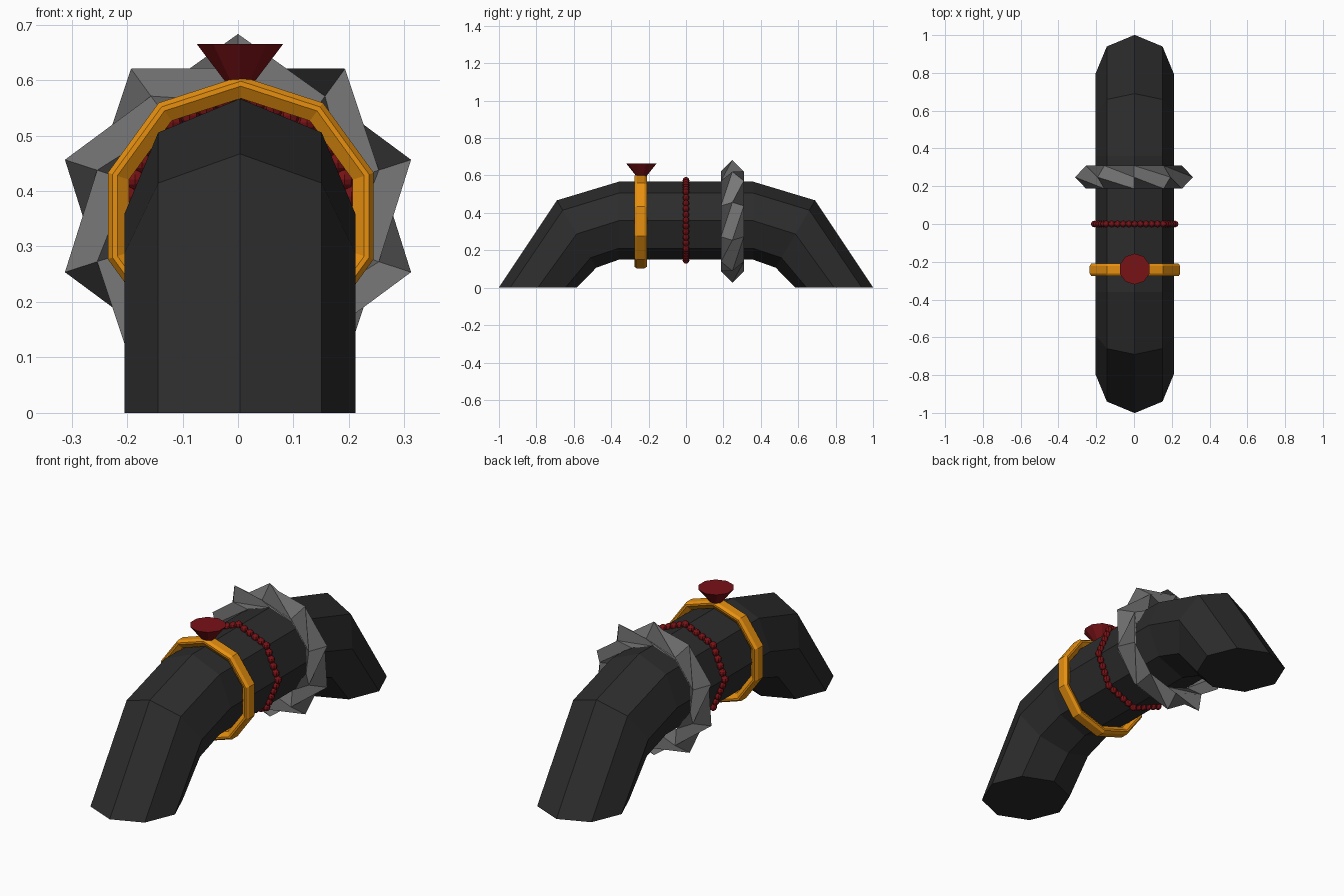
import bpy, bmesh
from math import sin, cos, pi, tau
from mathutils import Matrix, Vector

if "Cube" in bpy.data.objects:
    bpy.data.objects.remove(bpy.data.objects["Cube"])


def material(name, r, g, b):
    m = bpy.data.materials.new(name)
    m.diffuse_color = (r, g, b, 1)
    m.use_nodes = True
    m.node_tree.nodes["Principled BSDF"].inputs["Base Color"].default_value = m.diffuse_color
    return m


BLACK = material("black", 0.025, 0.025, 0.025)
GOLD = material("gold", 0.8, 0.28, 0.005)
RED = material("red", 0.19, 0.006, 0.008)
SILVER = material("silver", 0.19, 0.19, 0.19)


def finish(name, bm, mat):
    bmesh.ops.recalc_face_normals(bm, faces=bm.faces)
    me = bpy.data.meshes.new(name)
    bm.to_mesh(me)
    bm.free()
    me.materials.append(mat)
    ob = bpy.data.objects.new(name, me)
    bpy.context.collection.objects.link(ob)
    return ob


def loft(name, rings, mat, closed=False, shift=0):
    """Skin a list of point rings; shift offsets the joins to make a twist."""
    bm = bmesh.new()
    vs = [[bm.verts.new(p) for p in ring] for ring in rings]
    n = len(rings[0])
    for i in range(len(vs) - (0 if closed else 1)):
        a, b = vs[i], vs[(i + 1) % len(vs)]
        for j in range(n):
            bm.faces.new((a[j], a[(j + 1) % n],
                          b[(j + 1 + shift) % n], b[(j + shift) % n]))
    if not closed:
        bm.faces.new(vs[0])
        bm.faces.new(vs[-1])
    return finish(name, bm, mat)


def hoop(cx, cy, cz, sides, profile):
    """Rings of (radius, y) profile points around the y axis, vertex on top."""
    out = []
    for i in range(sides):
        a = pi / 2 + tau * i / sides
        out.append([(cx + r * cos(a), cy + y, cz + r * sin(a)) for r, y in profile])
    return out


# Arched octagonal display stand
CX, R = 0.0035, 0.2085
half = [(-0.7925, 0, -1, 0), (-0.585, 0.287, -0.505, 0.863), (-0.36, 0.358, 0, 1)]
path = half + [(-y, z, -ny, nz) for y, z, ny, nz in reversed(half)]
rings = [[(CX + R * cos(k * pi / 4), y + R * sin(k * pi / 4) * ny,
           z + R * sin(k * pi / 4) * nz) for k in range(8)] for y, z, ny, nz in path]
loft("display_arch", rings, BLACK)

# Gold band with bevelled rim
band = [(0.252, -0.02), (0.252, 0.02), (0.243, 0.033), (0.234, 0.033),
        (0.212, 0.018), (0.212, -0.018), (0.234, -0.033), (0.243, -0.033)]
loft("gold_band", hoop(0.005, -0.2425, 0.355, 10, band), GOLD, closed=True)

# Faceted gem on the gold band
bm = bmesh.new()
bmesh.ops.create_cone(bm, cap_ends=True, segments=10, radius1=0.002, radius2=0.082,
                      depth=0.1, matrix=Matrix.Translation((CX, -0.2385, 0.615)))
finish("gem", bm, RED)

# String of beads hugging the arch
bm = bmesh.new()
corners = [Vector((CX + 0.214 * cos(k * pi / 4), 0, 0.36 + 0.214 * sin(k * pi / 4)))
           for k in range(9)]
for k in range(8):
    for s in range(5):
        p = corners[k].lerp(corners[k + 1], s / 5)
        bmesh.ops.create_uvsphere(bm, u_segments=8, v_segments=6, radius=0.018,
                                  matrix=Matrix.Translation(p))
finish("bead_string", bm, RED)

# Twisted silver bracelet: diamond section turned a quarter per segment
diamond = [(0.267 + 0.061 * cos(k * pi / 2), 0.061 * sin(k * pi / 2)) for k in range(4)]
loft("twisted_bracelet", hoop(0, 0.248, 0.355, 10, diamond), SILVER, closed=True, shift=1)
